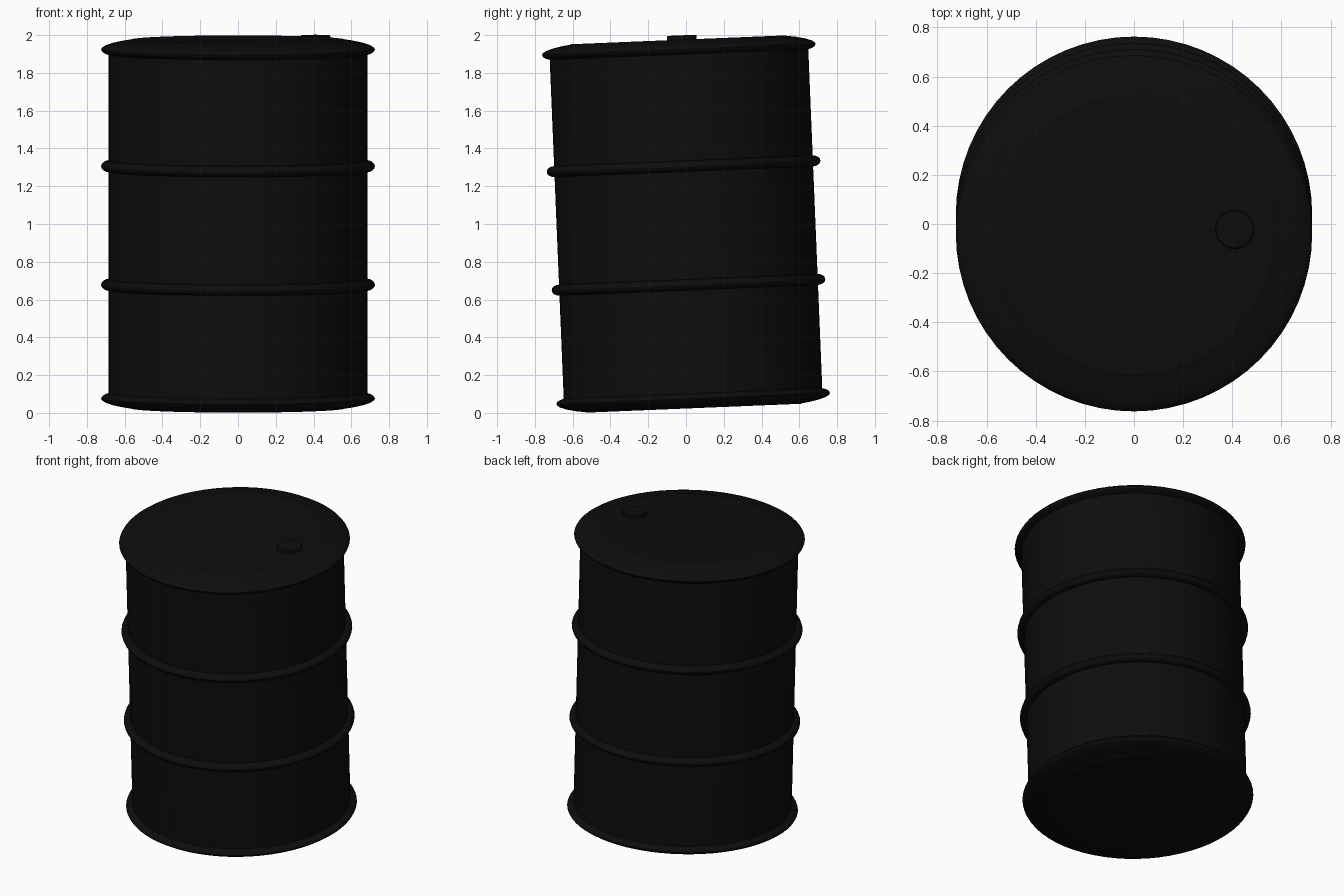
import bpy, bmesh, math
from mathutils import Matrix, Vector

if "Cube" in bpy.data.objects:
    bpy.data.objects.remove(bpy.data.objects["Cube"])

SEG = 64
TILT = Matrix.Translation((0, 0, 1)) @ Matrix.Rotation(math.radians(2.36), 4, 'X')

black = bpy.data.materials.new("black_paint")
black.diffuse_color = (0.004, 0.004, 0.004, 1)
black.use_nodes = True
black.node_tree.nodes["Principled BSDF"].inputs["Base Color"].default_value = black.diffuse_color


def lathe(name, profile, centre=(0, 0, 0), closed=False):
    """Spin (radius, height) points around the leaning barrel axis."""
    bm = bmesh.new()
    pts = [bm.verts.new((r, 0, h)) for r, h in profile]
    pairs = list(zip(pts, pts[1:])) + ([(pts[-1], pts[0])] if closed else [])
    edges = [bm.edges.new(p) for p in pairs]
    bmesh.ops.spin(bm, geom=pts + edges, cent=(0, 0, 0), axis=(0, 0, 1),
                   angle=2 * math.pi, steps=SEG, use_duplicate=False)
    bmesh.ops.remove_doubles(bm, verts=bm.verts, dist=1e-4)
    bmesh.ops.recalc_face_normals(bm, faces=bm.faces)
    bmesh.ops.translate(bm, verts=bm.verts, vec=Vector(centre))
    bmesh.ops.transform(bm, matrix=TILT, verts=bm.verts)
    me = bpy.data.meshes.new(name)
    bm.to_mesh(me)
    bm.free()
    me.materials.append(black)
    ob = bpy.data.objects.new(name, me)
    bpy.context.collection.objects.link(ob)
    bpy.ops.object.select_all(action='DESELECT')
    ob.select_set(True)
    bpy.context.view_layer.objects.active = ob
    bpy.ops.object.shade_smooth_by_angle(angle=math.radians(30))
    return ob


# Drum shell: flat lid, sloped shoulder, rolled rim, straight wall, same below
end = [(0, 0.976), (0.57, 0.976), (0.575, 0.973), (0.62, 0.967), (0.67, 0.956),
       (0.705, 0.944), (0.72, 0.934), (0.725, 0.925), (0.72, 0.914),
       (0.705, 0.904), (0.685, 0.898)]
lathe("drum_shell", end + [(r, -h) for r, h in reversed(end)])

# Two rolled hoops around the wall
for name, h in (("lower_hoop", -0.322), ("upper_hoop", 0.306)):
    ring = [(0.685 + 0.04 * math.cos(a), h + 0.029 * math.sin(a))
            for a in (i * math.pi / 8 for i in range(16))]
    lathe(name, ring, closed=True)

# Filler cap on the lid
lathe("filler_cap", [(0, 0.999), (0.074, 0.999), (0.079, 0.995), (0.079, 0.97), (0, 0.97)],
      centre=(0.41, 0.018, 0))
